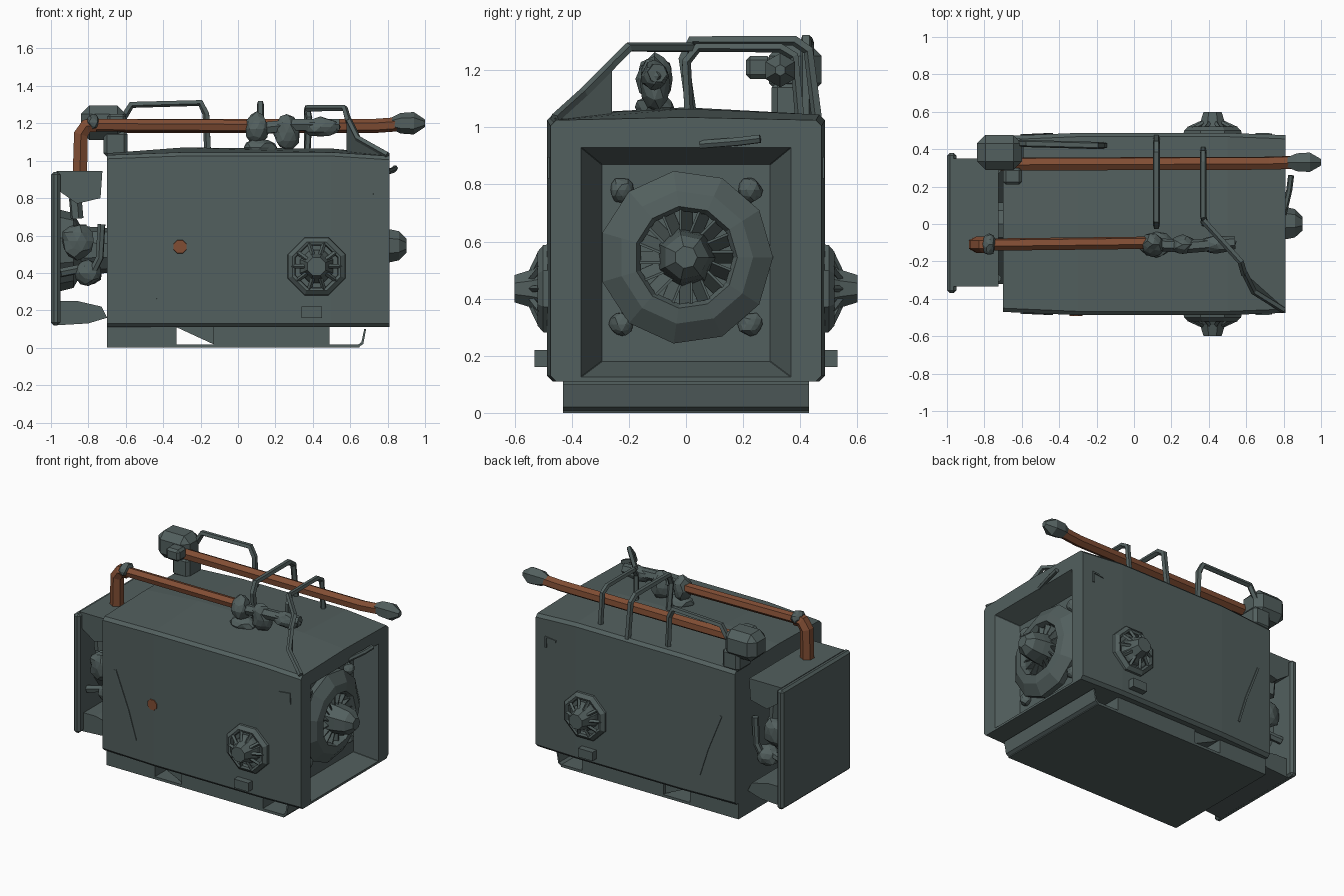
import bpy, bmesh, math, random
from mathutils import Vector

random.seed(4)
if "Cube" in bpy.data.objects:
    bpy.data.objects.remove(bpy.data.objects["Cube"])


def material(name, rgb):
    m = bpy.data.materials.new(name)
    m.use_nodes = True
    m.diffuse_color = (*rgb, 1)
    m.node_tree.nodes["Principled BSDF"].inputs["Base Color"].default_value = (*rgb, 1)
    return m


GREY = material("slate grey", (0.085, 0.115, 0.112))
RUST = material("rust brown", (0.22, 0.075, 0.034))


def finish(name, bm, mat):
    bmesh.ops.recalc_face_normals(bm, faces=bm.faces[:])
    me = bpy.data.meshes.new(name)
    bm.to_mesh(me)
    bm.free()
    me.materials.append(mat)
    ob = bpy.data.objects.new(name, me)
    bpy.context.collection.objects.link(ob)
    return ob


def loft(name, rings, mat=GREY, closed=False):
    """Skin a list of equal point rings; cap the ends unless closed on itself."""
    bm = bmesh.new()
    vs = [[bm.verts.new(p) for p in r] for r in rings]
    n = len(vs[0])
    pairs = list(zip(vs, vs[1:])) + ([(vs[-1], vs[0])] if closed else [])
    for a, b in pairs:
        for i in range(n):
            j = (i + 1) % n
            bm.faces.new((a[i], a[j], b[j], b[i]))
    if not closed:
        bm.faces.new(vs[0])
        bm.faces.new(vs[-1])
    return finish(name, bm, mat)


def circle(c, axis, r, n, ref):
    u = Vector(axis).cross(ref).normalized()
    v = Vector(axis).normalized().cross(u)
    angles = [math.tau * (i + 0.5) / n for i in range(n)]
    return [Vector(c) + r * (math.cos(a) * u + math.sin(a) * v) for a in angles]


def lathe(name, centre, axis, profile, n=8, mat=GREY, closed=False):
    """Profile is a list of (distance along a horizontal axis, radius)."""
    c, d = Vector(centre), Vector(axis)
    return loft(name, [circle(c + d * t, d, r, n, Vector((0, 0, 1))) for t, r in profile], mat, closed)


def tube(name, pts, r, n=6, mat=GREY):
    """Mitred bar along a path, framed by the plane the path bends in."""
    p = [Vector(q) for q in pts]
    ref = (p[1] - p[0]).cross(p[-1] - p[0])
    if ref.length < 1e-3:
        ref = (p[1] - p[0]).orthogonal()
    rings = []
    for i, q in enumerate(p):
        t = (q - p[i - 1]).normalized() if i else Vector()
        if i < len(p) - 1:
            t = t + (p[i + 1] - q).normalized()
        rings.append(circle(q, t, r, n, ref))
    return loft(name, rings, mat)


def box(name, x, y, z, mat=GREY, bevel=0.0):
    ring = lambda h: [(x[0], y[0], h), (x[1], y[0], h), (x[1], y[1], h), (x[0], y[1], h)]
    ob = loft(name, [ring(z[0]), ring(z[1])], mat)
    if bevel:
        mod = ob.modifiers.new("bevel", "BEVEL")
        mod.width, mod.segments = bevel, 1
    return ob


def lump(name, c, size, mat=GREY):
    """Rough faceted casting."""
    bm = bmesh.new()
    bmesh.ops.create_icosphere(bm, subdivisions=2, radius=1)
    for v in bm.verts:
        v.co *= random.uniform(0.85, 1.05)
        v.co = Vector([a * s + b for a, s, b in zip(v.co, size, c)])
    return finish(name, bm, mat)


# Housing with a tapered recess in its end
def section(x, w, z0, z1, crown=0.0, c=0.0):
    return [(x, -w, z0 + c), (x, -w + c, z0), (x, w - c, z0), (x, w, z0 + c),
            (x, w, z1 - c), (x, w - c, z1), (x, 0, z1 + crown), (x, -w + c, z1), (x, -w, z1 - c)]


loft("housing", [section(-0.7, 0.47, 0.11, 1.03, 0.01, 0.02),
                 section(-0.3, 0.487, 0.11, 1.045, 0.025, 0.02),
                 section(0.5, 0.487, 0.11, 1.045, 0.02, 0.02),
                 section(0.81, 0.475, 0.11, 1.025, 0.01, 0.02),
                 section(0.81, 0.368, 0.125, 0.93, 0, 0.002),
                 section(0.67, 0.295, 0.18, 0.87, 0, 0.002)])

# Skid base with an upturned front edge
box("base_plate", (-0.7, 0.65), (-0.43, 0.43), (0, 0.018))
box("base_rear", (-0.7, -0.33), (-0.43, 0.43), (0.01, 0.12))
box("base_front", (-0.13, 0.49), (-0.43, 0.43), (0.01, 0.12))
loft("base_wedge", [[(-0.33, y, 0.11), (-0.13, y, 0.11), (-0.13, y, 0.018)] for y in (-0.41, 0.41)])
loft("base_lip", [[(0.64, y, 0), (0.67, y, 0.02), (0.685, y, 0.1), (0.675, y, 0.1), (0.66, y, 0.03), (0.64, y, 0.015)]
                  for y in (-0.43, 0.43)])

# Fan assembly in the recess
C = (0.66, 0, 0.545)
X = (1, 0, 0)
lathe("fan_shroud", C, X, [(0, 0.3), (0.05, 0.305), (0.1, 0.235), (0.11, 0.18),
                           (0.08, 0.165), (0, 0.165)], 11, closed=True)
lathe("fan_hub", C, X, [(0, 0.11), (0.13, 0.095), (0.2, 0.08), (0.24, 0.04)], 7)
for i in range(16):
    a = math.tau * i / 16
    u = Vector((0, math.cos(a), math.sin(a)))
    t = Vector((0, -math.sin(a), math.cos(a)))
    o = Vector(C)
    loft("fan_blade", [[o + u * r + t * (s - 0.022) + Vector((d, 0, 0)) for s, d in
                        ((0, 0.03), (0.008, 0.03), (0.045, 0.09), (0.037, 0.09))] for r in (0.08, 0.17)])
for sy in (-1, 1):
    for sz in (-1, 1):
        lump("shroud_bracket", (0.68, sy * 0.225, 0.545 + sz * 0.235), (0.04, 0.045, 0.045))
tube("recess_top_rib", [(0.8, 0.05, 0.94), (0.83, 0.18, 0.95), (0.84, 0.26, 0.96)], 0.016)

# Side vents with a protruding hub, lugs and dents, mirrored across the housing
for s in (-1, 1):
    side = (0, s, 0)
    lathe("vent_flange", (0.42, s * 0.47, 0.435), side,
          [(0, 0.17), (0.03, 0.165), (0.05, 0.14), (0.045, 0.125), (0, 0.12)], 8, closed=True)
    lathe("vent_hub", (0.42, s * 0.47, 0.435), side,
          [(0, 0.1), (0.04, 0.09), (0.07, 0.072), (0.13, 0.052)], 8)
    for i in range(10):
        a = math.tau * i / 10
        dx, dz = math.cos(a), math.sin(a)
        tube("vent_fin", [(0.42 + 0.13 * dx, s * 0.508, 0.435 + 0.13 * dz),
                          (0.42 + 0.06 * dx, s * 0.54, 0.435 + 0.06 * dz)], 0.012, 4)
    box("lug", (0.34, 0.45), sorted((s * 0.46, s * 0.53)), (0.16, 0.22))
    tube("latch_dent", [(0.65, s * 0.48, 0.88), (0.73, s * 0.478, 0.89), (0.73, s * 0.478, 0.82)], 0.01, 4)
    tube("side_crease", [(-0.6, s * 0.473, 0.7), (-0.5, s * 0.477, 0.45), (-0.44, s * 0.48, 0.26)], 0.01, 4)
lathe("rust_patch", (-0.31, -0.484, 0.54), (0, -1, 0), [(0, 0.039), (0.008, 0.037)], 8, RUST)

# Rear compartment: end panel, hood and machinery between
box("end_panel", (-1.0, -0.95), (-0.37, 0.38), (0.12, 0.94), bevel=0.015)
loft("rear_hood", [[(-0.97, y, 0.945), (-0.725, y, 0.945), (-0.735, y, 0.8), (-0.86, y, 0.77), (-0.96, y, 0.84)]
                   for y in (-0.335, 0.35)])
loft("rear_sill", [[(-0.97, y, 0.12), (-0.8, y, 0.13), (-0.7, y, 0.16), (-0.73, y, 0.22), (-0.86, y, 0.25), (-0.97, y, 0.25)]
                   for y in (-0.32, 0.33)])
lathe("rear_drum", (-0.96, 0, 0.52), X, [(0, 0.22), (0.08, 0.2), (0.12, 0.13), (0.27, 0.12)], 10)
for s in (-1, 1):
    lump("rear_valve", (-0.86, s * 0.25, 0.57), (0.09, 0.06, 0.1))
    lump("rear_pump", (-0.8, s * 0.25, 0.4), (0.08, 0.07, 0.07))
    tube("rear_pipe", [(-0.87, s * 0.27, 0.8), (-0.86, s * 0.27, 0.69)], 0.035)
    tube("rear_hose", [(-0.8, s * 0.28, 0.36), (-0.74, s * 0.29, 0.48), (-0.73, s * 0.29, 0.66)], 0.022)
    tube("rear_strut", [(-0.95, s * 0.28, 0.4), (-0.85, s * 0.26, 0.42)], 0.025)

# Long tool on the roof
tube("long_shaft", [(-0.72, 0.32, 1.185), (0.72, 0.325, 1.185), (0.86, 0.33, 1.195)], 0.038, 6, RUST)
box("tool_head", (-0.84, -0.6), (0.29, 0.475), (1.11, 1.295), bevel=0.045)
box("tool_head_mount", (-0.72, -0.59), (0.3, 0.46), (1.02, 1.16), bevel=0.02)
box("tool_head_spur", (-0.7, -0.6), (0.21, 0.3), (1.17, 1.25), bevel=0.015)
lathe("tool_tip", (0.82, 0.33, 1.2), X, [(0, 0.03), (0.05, 0.055), (0.12, 0.06), (0.18, 0.02)], 6)

# Short tool with its cranked grip
tube("short_shaft", [(-0.76, -0.11, 1.19), (0.1, -0.1, 1.185)], 0.034, 6, RUST)
tube("cranked_grip", [(-0.845, -0.11, 0.94), (-0.84, -0.11, 1.14), (-0.81, -0.11, 1.185), (-0.76, -0.11, 1.19)],
     0.044, 6, RUST)
lump("grip_knuckle", (-0.775, -0.11, 1.205), (0.038, 0.06, 0.045))
lump("clamp_body", (0.1, -0.11, 1.17), (0.065, 0.065, 0.09))
lump("clamp_foot", (0.12, -0.11, 1.07), (0.09, 0.07, 0.05))
lump("clamp_joint", (0.26, -0.11, 1.15), (0.075, 0.055, 0.1))
lump("clamp_jaw", (0.44, -0.11, 1.18), (0.11, 0.05, 0.055))
tube("clamp_arm", [(0.1, -0.11, 1.17), (0.3, -0.12, 1.19), (0.54, -0.1, 1.19)], 0.035)

# Rail handles on the roof
tube("side_rail", [(-0.62, 0.43, 1.22), (-0.57, 0.43, 1.3), (-0.2, 0.42, 1.31), (-0.17, 0.42, 1.25),
                   (-0.16, 0.42, 1.03)], 0.02, 5)
tube("cross_rail", [(0.12, 0.46, 1.03), (0.12, 0.43, 1.27), (0.12, 0.38, 1.305), (0.12, 0.02, 1.305),
                    (0.12, -0.01, 1.24), (0.12, 0.02, 1.03)], 0.02, 5)
tube("corner_rail", [(0.37, 0.4, 1.03), (0.37, 0.38, 1.25), (0.37, 0.33, 1.28), (0.37, 0.04, 1.28),
                     (0.38, 0.0, 1.23), (0.37, 0.01, 1.03)], 0.018, 5)
tube("corner_rail_brace", [(0.37, 0.02, 1.28), (0.57, -0.2, 1.28), (0.59, -0.27, 1.21)], 0.018, 5)
tube("corner_rail_foot", [(0.59, -0.26, 1.22), (0.64, -0.36, 1.12), (0.8, -0.46, 1.03)], 0.018, 5)
loft("corner_web", [[(0.79 + d, -0.46, 1.03), (0.58 + d, -0.26, 1.03), (0.58 + d, -0.26, 1.21), (0.63 + d, -0.36, 1.12)]
                    for d in (0, 0.02)])
